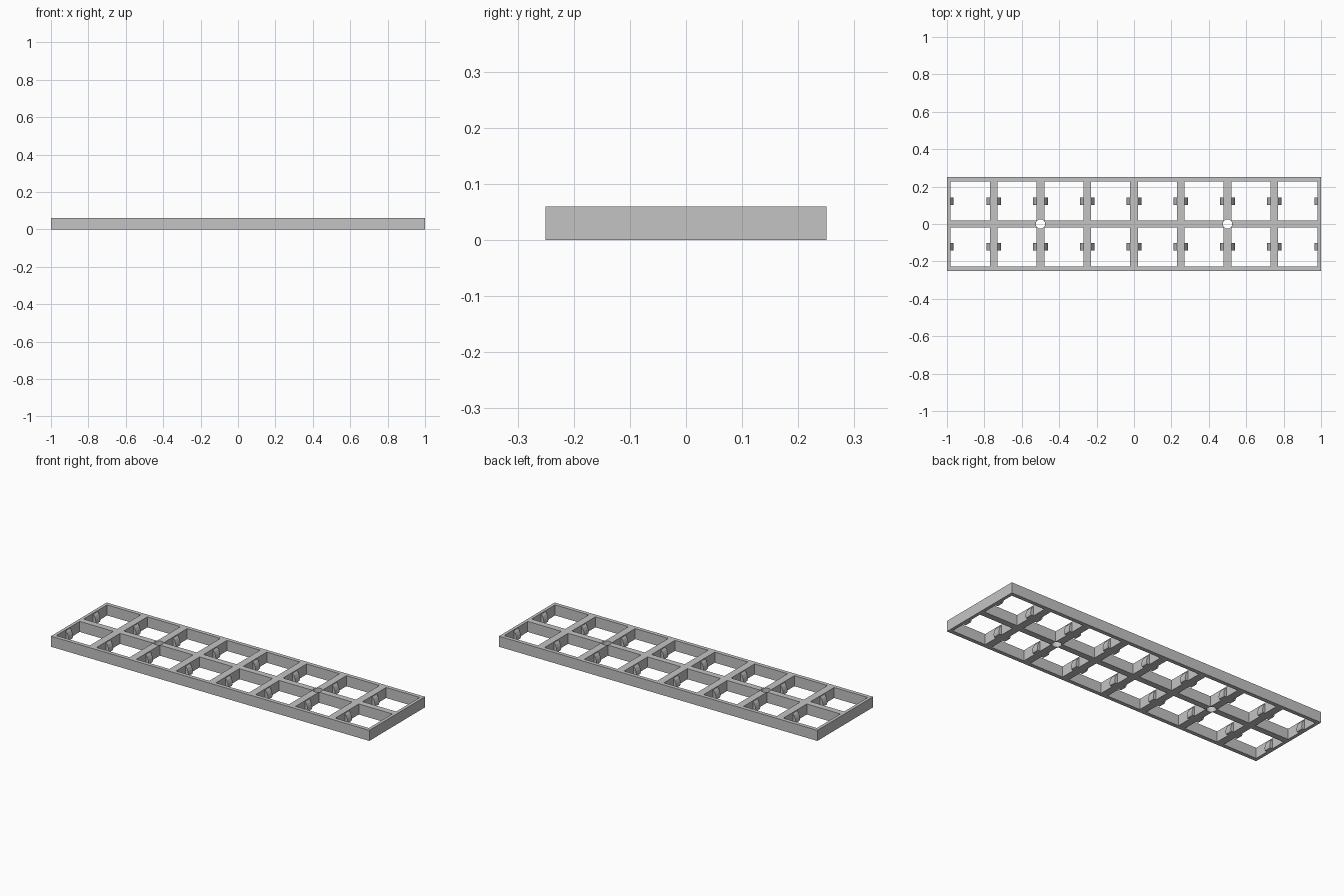
import bpy
import bmesh
from mathutils import Matrix, Vector

if "Cube" in bpy.data.objects:
    bpy.data.objects.remove(bpy.data.objects["Cube"], do_unlink=True)

HEIGHT = 0.06
HALF_DEPTH = 0.25
PITCH = 0.25            # spacing of the cross bars
BAR, SPINE = 0.021, 0.0175   # half widths
END, RAIL = 0.018, 0.022     # outer wall widths
HOLE = 0.025
CELL_Y = (SPINE + HALF_DEPTH - RAIL) / 2

grey = bpy.data.materials.new("plain grey")
grey.use_nodes = True
colour = (0.55, 0.55, 0.55, 1)
grey.diffuse_color = colour
grey.node_tree.nodes["Principled BSDF"].inputs["Base Color"].default_value = colour


def add_box(bm, x0, x1, y0, y1, z0, z1):
    size = Matrix.Diagonal((x1 - x0, y1 - y0, z1 - z0, 1))
    centre = Vector((x0 + x1, y0 + y1, z0 + z1)) / 2
    bmesh.ops.create_cube(bm, size=1, matrix=Matrix.Translation(centre) @ size)


def make_object(name, bm):
    bmesh.ops.recalc_face_normals(bm, faces=bm.faces)
    mesh = bpy.data.meshes.new(name)
    bm.to_mesh(mesh)
    bm.free()
    mesh.materials.append(grey)
    obj = bpy.data.objects.new(name, mesh)
    bpy.context.collection.objects.link(obj)
    return obj


def cell_walls(column):
    """Left and right inner wall positions of one cell column."""
    x0 = -1 + PITCH * column
    x1 = x0 + PITCH
    return (x0 + (END if column == 0 else BAR),
            x1 - (END if column == 7 else BAR))


# Solid slab for the frame
bm = bmesh.new()
add_box(bm, -1, 1, -HALF_DEPTH, HALF_DEPTH, 0, HEIGHT)
frame = make_object("grid_frame", bm)

# Cutter with sixteen cells and two round screw holes
bm = bmesh.new()
for column in range(8):
    x0, x1 = cell_walls(column)
    for y0, y1 in ((SPINE, HALF_DEPTH - RAIL), (RAIL - HALF_DEPTH, -SPINE)):
        add_box(bm, x0, x1, y0, y1, -HEIGHT, 2 * HEIGHT)
for x in (-0.5, 0.5):
    bmesh.ops.create_cone(bm, cap_ends=True, segments=24, radius1=HOLE,
                          radius2=HOLE, depth=4 * HEIGHT,
                          matrix=Matrix.Translation((x, 0, HEIGHT / 2)))
cutter = make_object("cell_cutter", bm)
cutter.hide_render = True

cut = frame.modifiers.new("cells", "BOOLEAN")
cut.operation = "DIFFERENCE"
cut.solver = "EXACT"
cut.object = cutter
bpy.context.view_layer.objects.active = frame
bpy.ops.object.modifier_apply(modifier=cut.name)
bpy.data.objects.remove(cutter, do_unlink=True)

# Snap tabs: a rounded wedge on both side walls of every cell
profile = [(-0.002, 0), (0.014, 0), (0.018, 0.012), (0.015, 0.028),
           (0.009, 0.043), (-0.002, 0.058)]
bm = bmesh.new()
for column in range(8):
    x0, x1 = cell_walls(column)
    for wall, side in ((x0, 1), (x1, -1)):
        for y in (-CELL_Y, CELL_Y):
            face = bm.faces.new([bm.verts.new((wall + side * out, y - 0.02, z))
                                 for out, z in profile])
            grown = bmesh.ops.extrude_face_region(bm, geom=[face], use_keep_orig=True)
            verts = [v for v in grown["geom"] if isinstance(v, bmesh.types.BMVert)]
            bmesh.ops.translate(bm, verts=verts, vec=(0, 0.04, 0))
make_object("snap_tabs", bm)
